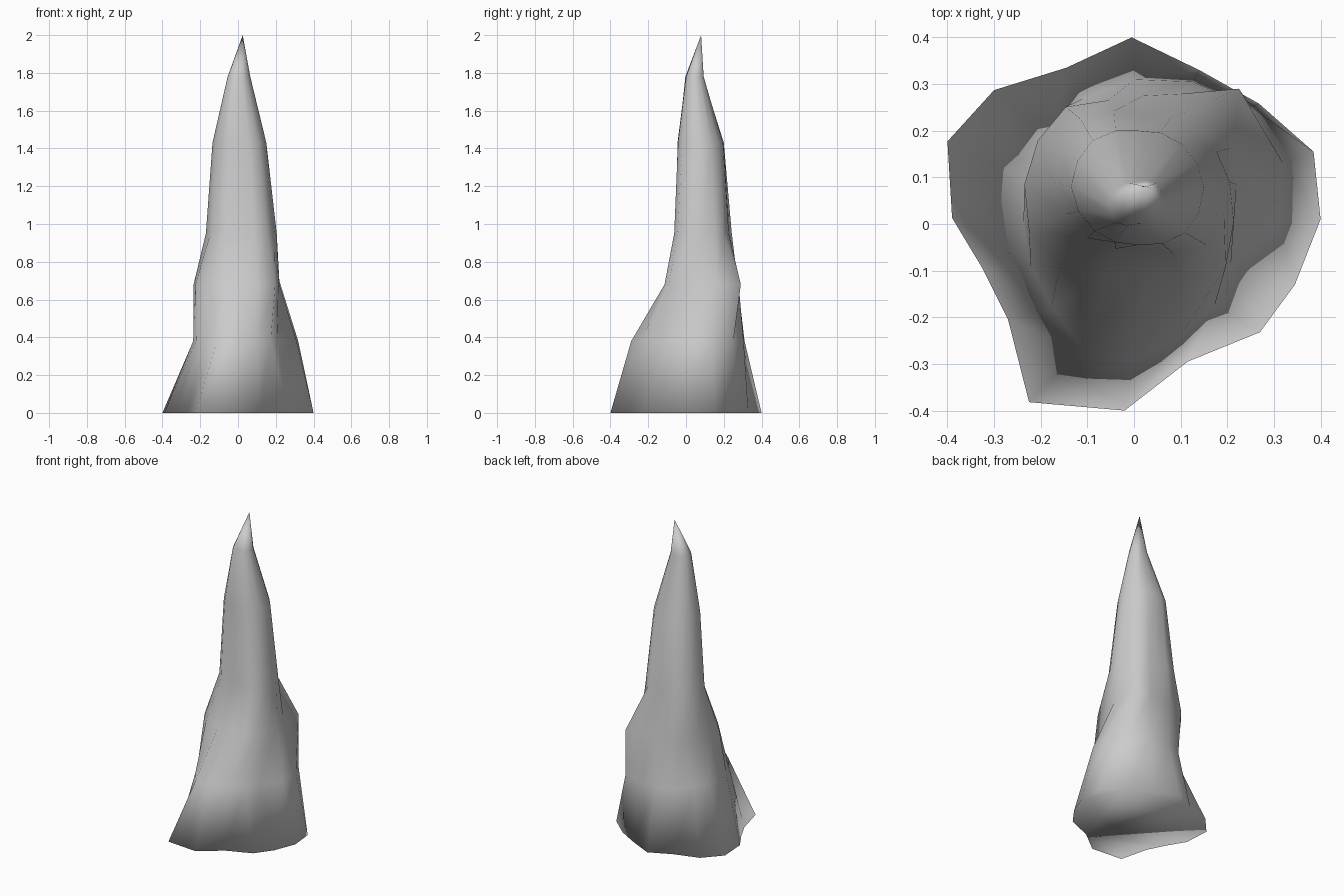
import bpy, bmesh, math

if "Cube" in bpy.data.objects:
    bpy.data.objects.remove(bpy.data.objects["Cube"])

SIDES = 16

# Uneven footprint on the ground, counter-clockwise from +x
base = [(.40, .01), (.385, .155), (.268, .258), (.14, .33), (-.005, .40), (-.145, .335),
        (-.30, .287), (-.40, .177), (-.39, .013), (-.325, -.095), (-.27, -.205),
        (-.225, -.382), (-.02, -.40), (.115, -.295), (.27, -.232), (.345, -.13)]

# Rings up the spire: height, centre x, centre y, radii counter-clockwise from +x
rings = [
    (.38, 0, 0, [.31, .345, .355, .33, .31, .29, .25, .245, .237, .24, .25, .29,
                 .29, .26, .245, .225]),
    (.68, .02, .085, [.20, .205, .29, .21, .19, .195, .235, .245, .255, .265, .255, .21,
                      .195, .215, .25, .21]),
    (.95, .02, .09, [.185, .155, .14, .19, .19, .17, .14, .19]),
    (1.43, .01, .08, [.14, .13, .12, .14, .145, .134, .125, .14]),
    (1.78, .005, .045, [.06, .06, .045, .05, .06, .06, .045, .05]),
]
tip_point = (.025, .08, 2.0)


def ring_points(z, cx, cy, radii):
    """Points of one ring; 8 radii are filled out to 16 by averaging."""
    if len(radii) < SIDES:
        radii = [v for a, b in zip(radii, radii[1:] + radii[:1]) for v in (a, (a + b) / 2)]
    return [(cx + r * math.cos(i * math.tau / SIDES),
             cy + r * math.sin(i * math.tau / SIDES), z) for i, r in enumerate(radii)]


# Rock spire: loft the rings, close the bottom, pinch to the tip
bm = bmesh.new()
loops = [[bm.verts.new((x, y, 0)) for x, y in base]]
loops += [[bm.verts.new(p) for p in ring_points(*r)] for r in rings]
tip = bm.verts.new(tip_point)
for low, high in zip(loops, loops[1:]):
    for i in range(SIDES):
        j = (i + 1) % SIDES
        bm.faces.new((low[i], low[j], high[j], high[i]))
for i in range(SIDES):
    bm.faces.new((loops[-1][i], loops[-1][(i + 1) % SIDES], tip))
bm.faces.new(loops[0][::-1])
for f in bm.faces:
    f.smooth = True

mesh = bpy.data.meshes.new("rock_spire")
bm.to_mesh(mesh)
bm.free()
bpy.context.collection.objects.link(bpy.data.objects.new("rock_spire", mesh))
